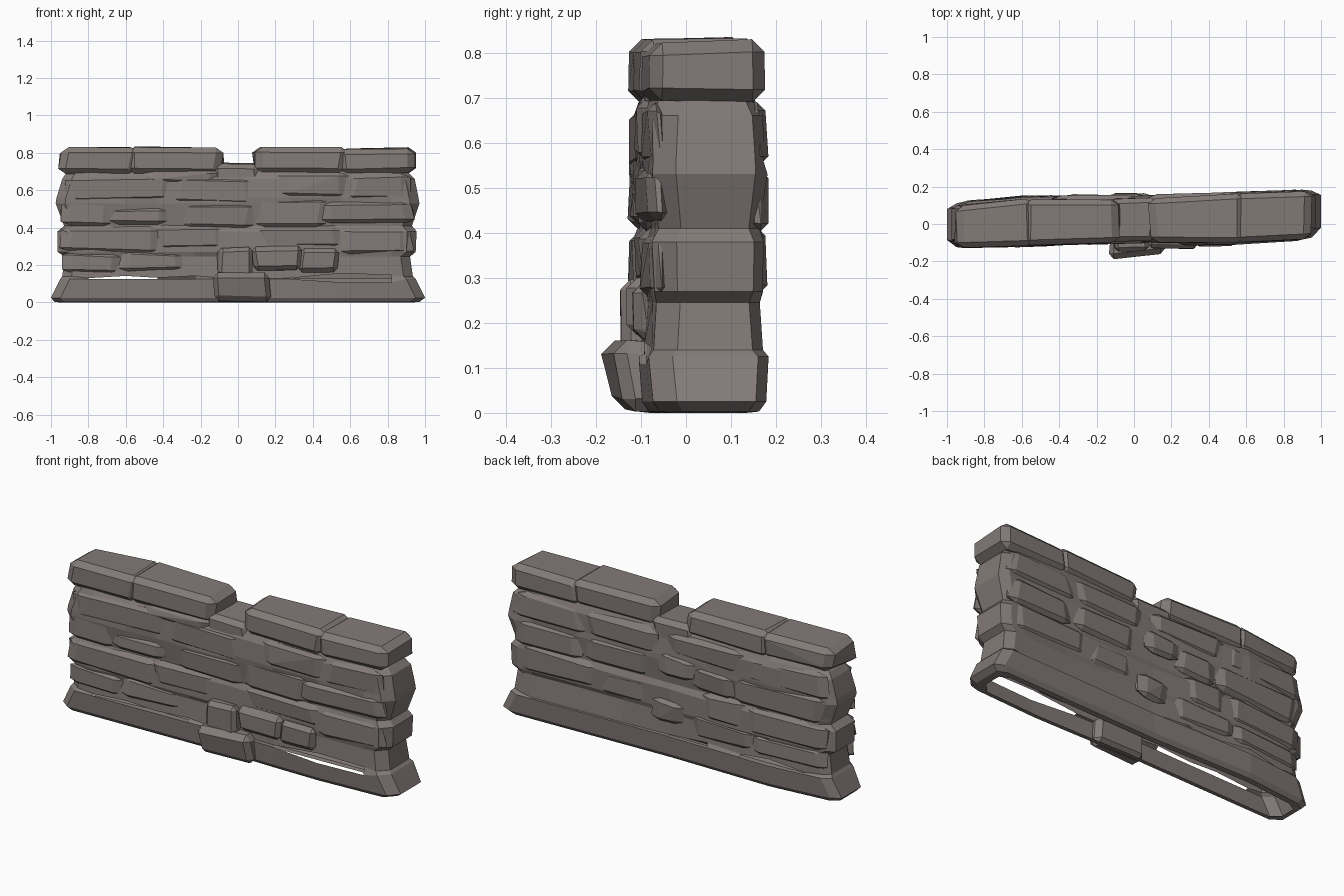
import bpy, bmesh, random
from itertools import product

random.seed(7)
stone_mat = bpy.data.materials.new("grey_brown_stone")
stone_mat.diffuse_color = (0.225, 0.196, 0.187, 1)


def interp(pts, x):
    for (xa, ya), (xb, yb) in zip(pts, pts[1:]):
        if x <= xb:
            break
    return ya + (yb - ya) * (x - xa) / (xb - xa)


# Plan outline of the slightly skewed wall
def front(x):
    return interp([(-1, -0.125), (0, -0.095), (0.5, -0.10), (1, -0.07)], x)


def back(x):
    return interp([(-1, 0.105), (-0.6, 0.145), (0, 0.145), (1, 0.180)], x)


def finish(bm, name):
    me = bpy.data.meshes.new(name)
    bm.to_mesh(me)
    bm.free()
    me.materials.append(stone_mat)
    ob = bpy.data.objects.new(name, me)
    bpy.context.collection.objects.link(ob)
    return ob


# Wall body: hollow loft, rings hold z, left x, right x, face inset
LEVELS = [(0.0, -0.95, 0.93, 0.042), (0.003, -0.98, 0.97, 0.015),
          (0.025, -1.0, 1.0, 0.0), (0.125, -0.95, 0.95, -0.007),
          (0.14, -0.94, 0.935, 0.005), (0.245, -0.925, 0.92, 0.012),
          (0.27, -0.965, 0.95, 0.004), (0.38, -0.965, 0.955, 0.002),
          (0.41, -0.93, 0.93, 0.013), (0.53, -0.975, 0.97, 0.0),
          (0.56, -0.97, 0.965, 0.0), (0.66, -0.94, 0.945, 0.006),
          (0.69, -0.92, 0.915, 0.018), (0.738, -0.86, 0.86, 0.035)]
COLS = [-0.8, -0.6, -0.43, -0.23, 0.0, 0.28, 0.55, 0.82]
# Height of the open joint over the base course, per column
GAP = {"front": [0.004, 0.016, 0.006, 0.016, 0, 0.004, 0.03, 0.02],
       "back": [0.004, 0.03, 0.012, 0.02, 0.004, 0, 0, 0]}


def body():
    bm = bmesh.new()
    rings = []
    for li, (z, xl, xr, d) in enumerate(LEVELS):
        def row(surf, sign, side):
            pts = []
            for i, x in enumerate([xl + 0.05] + COLS + [xr - 0.05]):
                h = z
                if li == 4 and 0 < i < 9:
                    h = 0.126 + GAP[side][i - 1]
                if li == 3 and side == "front" and i in (7, 8):
                    h = 0.108          # sagging base course
                j = random.uniform(-0.006, 0.008) if li > 4 else 0
                pts.append((x, surf(x) + sign * (d + j), h))
            return pts
        f, b = row(front, 1, "front"), row(back, -1, "back")
        ring = ([(xl, front(xl) + d + 0.04, z)] + f + [(xr, front(xr) + d + 0.05, z),
                (xr, back(xr) - d - 0.025, z)] + b[::-1] + [(xl, back(xl) - d - 0.025, z)])
        rings.append([bm.verts.new(p) for p in ring])
    n = len(rings[0])
    open_cells = {2, 3, 4, 7, 8} | {n - 4 - i for i in (0, 1, 3)}
    for li, (r0, r1) in enumerate(zip(rings, rings[1:])):
        for i in range(n):
            if li == 3 and i in open_cells:
                continue
            k = (i + 1) % n
            bm.faces.new((r0[i], r0[k], r1[k], r1[i]))
    # Cap in strips between front and back rows
    top = rings[-1]
    for i in range(n // 2 - 1):
        bm.faces.new((top[i], top[i + 1], top[n - 2 - i], top[n - 1 - i]))
    finish(bm, "wall_body")


# One faceted stone: jittered chamfered block, convex hull
def stone(name, x0, x1, z0, z1, ya, yb, cx=0.035, c=0.02, jit=0.008):
    bm = bmesh.new()
    for sx, sy, sz in product((0, 1), repeat=3):
        jx, jz = random.uniform(-jit, jit) * 2, random.uniform(-jit, jit)
        jy = random.uniform(-jit, jit) * 0.6
        for axis in range(3):
            ix, iy, iz = [v if a != axis else 0 for a, v in enumerate((cx, c, c))]
            x = (x1 - ix if sx else x0 + ix) + jx
            y = (yb(x) - iy if sy else ya(x) + iy) + jy
            z = (z1 - iz if sz else z0 + iz) + jz
            bm.verts.new((x, y, max(z, 0.003)))
    bmesh.ops.convex_hull(bm, input=bm.verts[:])
    loose = [v for v in bm.verts if not v.link_faces]
    bmesh.ops.delete(bm, geom=loose, context='VERTS')
    bmesh.ops.dissolve_limit(bm, angle_limit=0.12, verts=bm.verts[:], edges=bm.edges[:])
    bmesh.ops.recalc_face_normals(bm, faces=bm.faces[:])
    return finish(bm, name)


body()

# Coping stones, full depth, with a notch in the middle
for i, (x0, x1, z1) in enumerate([(-0.95, -0.54, 0.825), (-0.60, -0.085, 0.832),
                                  (0.08, 0.58, 0.832), (0.54, 0.945, 0.825)]):
    stone(f"coping_stone_{i}", x0, x1, 0.69, z1, lambda x: front(x) - 0.004,
          lambda x: back(x) - (0.012 if x < 0.5 else 0.002), 0.04, 0.028, 0.006)
stone("notch_stone", -0.14, 0.12, 0.62, 0.743, lambda x: front(x) + 0.005,
      lambda x: back(x) - 0.01, 0.03, 0.025, 0.005)

# Facing stones: x0, x1, z0, z1, projection
FRONT = [(-0.93, -0.62, 0.155, 0.265, 0.004), (-0.64, -0.28, 0.165, 0.272, 0.006),
         (-0.94, -0.41, 0.268, 0.407, 0.008), (-0.44, -0.08, 0.29, 0.41, 0.003),
         (-0.68, -0.37, 0.422, 0.512, 0.007), (-0.94, -0.66, 0.415, 0.545, 0.003),
         (-0.93, -0.36, 0.543, 0.677, 0.008), (-0.35, 0.09, 0.53, 0.67, 0.006),
         (-0.30, 0.10, 0.40, 0.525, 0.005), (0.21, 0.60, 0.56, 0.69, 0.013),
         (0.46, 0.93, 0.425, 0.543, 0.012), (0.58, 0.92, 0.545, 0.685, 0.004),
         (0.08, 0.48, 0.41, 0.555, 0.004), (0.55, 0.93, 0.265, 0.395, 0.006),
         (0.10, 0.56, 0.29, 0.41, 0.003), (-0.5, -0.1, 0.64, 0.71, 0.002)]
BACK = [(-0.92, -0.5, 0.17, 0.27, 0.004), (-0.5, -0.12, 0.165, 0.28, 0.004),
        (-0.93, -0.48, 0.275, 0.405, 0.008), (-0.46, -0.2, 0.285, 0.42, 0.008),
        (-0.92, -0.4, 0.415, 0.55, 0.006), (-0.38, -0.14, 0.425, 0.545, 0.010),
        (-0.15, 0.06, 0.46, 0.57, 0.018), (-0.93, -0.45, 0.555, 0.685, 0.004),
        (-0.43, 0.02, 0.575, 0.69, 0.006), (0.08, 0.5, 0.555, 0.685, 0.006),
        (0.5, 0.92, 0.55, 0.685, 0.004), (0.12, 0.5, 0.415, 0.545, 0.006),
        (0.52, 0.92, 0.41, 0.535, 0.006), (0.42, 0.9, 0.268, 0.405, 0.004),
        (-0.08, 0.1, 0.2, 0.32, 0.014), (0.12, 0.42, 0.26, 0.385, 0.006)]
for i, (x0, x1, z0, z1, p) in enumerate(FRONT):
    stone(f"front_stone_{i}", x0, x1, z0, z1, lambda x: front(x) - p,
          lambda x: front(x) + 0.04, 0.05, 0.018)
for i, (x0, x1, z0, z1, p) in enumerate(BACK):
    stone(f"back_stone_{i}", x0, x1, z0, z1, lambda x: back(x) - 0.04,
          lambda x: back(x) + p, 0.05, 0.018)

# Projecting stones at the foot of the front
for name, x0, x1, z0, z1, y in [("step_upper", -0.11, 0.085, 0.13, 0.295, -0.145),
                                ("step_middle", 0.08, 0.34, 0.17, 0.30, -0.13),
                                ("step_right", 0.33, 0.54, 0.16, 0.285, -0.118)]:
    stone(name, x0, x1, z0, z1, lambda x: y, lambda x: -0.06, 0.02, 0.022, 0.006)
foot = stone("foot_stone", -0.13, 0.17, 0.005, 0.16, lambda x: -0.188,
             lambda x: -0.06, 0.025, 0.03, 0.004)
for v in foot.data.vertices:
    if v.co.y < -0.1:
        v.co.y += 0.022 * (v.co.z < 0.06) + 0.025 * (v.co.x > 0.1)
